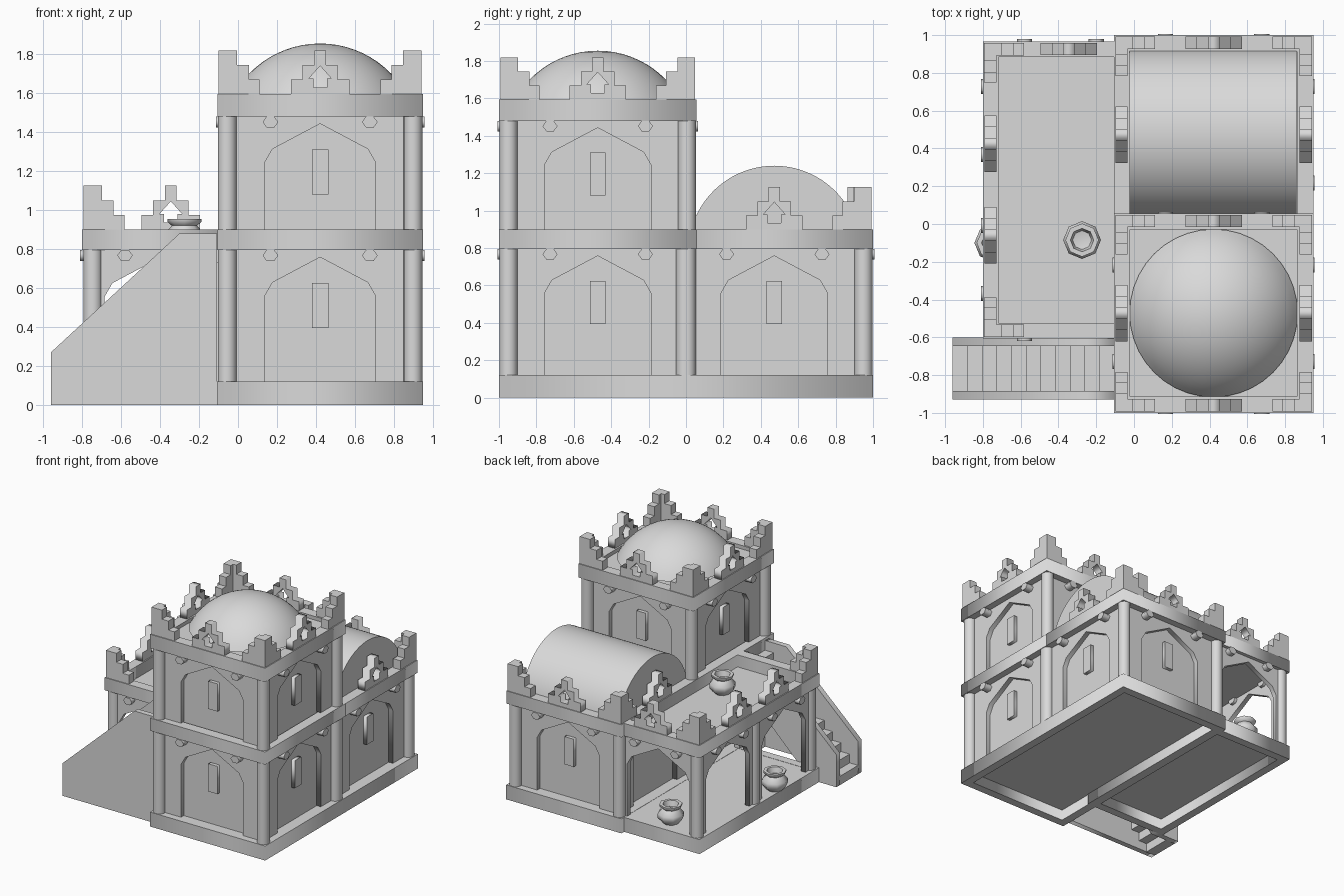
import bpy, bmesh
from math import sin, cos, pi, radians
from mathutils import Matrix, Vector

if "Cube" in bpy.data.objects:
    bpy.data.objects.remove(bpy.data.objects["Cube"])

stone = bpy.data.materials.new("grey_stone")
stone.use_nodes = True
stone.diffuse_color = (0.7, 0.7, 0.7, 1)
stone.node_tree.nodes["Principled BSDF"].inputs["Base Color"].default_value = (0.7, 0.7, 0.7, 1)


def add(name, mesh, matrix=Matrix(), smooth=None):
    mesh.transform(matrix)
    mesh.materials.clear()
    mesh.materials.append(stone)
    ob = bpy.data.objects.new(name, mesh)
    bpy.context.collection.objects.link(ob)
    if smooth:
        bpy.ops.object.select_all(action='DESELECT')
        ob.select_set(True)
        bpy.context.view_layer.objects.active = ob
        bpy.ops.object.shade_smooth_by_angle(angle=radians(smooth))
    return ob


def box(name, x0, x1, y0, y1, z0, z1):
    bm = bmesh.new()
    size = Matrix.Diagonal((x1 - x0, y1 - y0, z1 - z0, 1))
    mid = Matrix.Translation(((x0 + x1) / 2, (y0 + y1) / 2, (z0 + z1) / 2))
    bmesh.ops.create_cube(bm, size=1, matrix=mid @ size)
    me = bpy.data.meshes.new(name)
    bm.to_mesh(me)
    bm.free()
    return add(name, me)


def plate(name, outlines, thick, matrix, smooth=None):
    """Filled outline (extra outlines are holes), extruded evenly to both sides."""
    cu = bpy.data.curves.new(name, 'CURVE')
    cu.dimensions, cu.fill_mode, cu.extrude = '2D', 'BOTH', thick / 2
    for pts in outlines:
        sp = cu.splines.new('POLY')
        sp.points.add(len(pts) - 1)
        sp.use_cyclic_u = True
        for p, (x, y) in zip(sp.points, pts):
            p.co = (x, y, 0, 1)
    tmp = bpy.data.objects.new(name + "_tmp", cu)
    bpy.context.collection.objects.link(tmp)
    dg = bpy.context.evaluated_depsgraph_get()
    me = bpy.data.meshes.new_from_object(tmp.evaluated_get(dg))
    bpy.data.objects.remove(tmp)
    bm = bmesh.new()
    bm.from_mesh(me)
    bmesh.ops.remove_doubles(bm, verts=bm.verts, dist=0.0001)
    bmesh.ops.recalc_face_normals(bm, faces=bm.faces)
    bm.to_mesh(me)
    bm.free()
    return add(name, me, matrix, smooth)


def lathe(name, profile, loc, n, smooth):
    bm = bmesh.new()
    vs = [bm.verts.new((r, 0, z)) for r, z in profile]
    es = [bm.edges.new(e) for e in zip(vs, vs[1:])]
    bmesh.ops.spin(bm, geom=vs + es, cent=(0, 0, 0), axis=(0, 0, 1), angle=2 * pi, steps=n)
    bmesh.ops.remove_doubles(bm, verts=bm.verts, dist=0.0001)
    bmesh.ops.recalc_face_normals(bm, faces=bm.faces)
    me = bpy.data.meshes.new(name)
    bm.to_mesh(me)
    bm.free()
    return add(name, me, Matrix.Translation(loc), smooth)


def facing(cx, cy, k, dist, along=0, z=0):
    """Upright frame on side k: 0 front, 1 left, 2 back, 3 right."""
    turn = Matrix.Rotation(k * pi / 2, 4, 'Z')
    off = turn @ Vector((along, -dist, 0))
    return Matrix.Translation((cx + off.x, cy + off.y, z)) @ turn @ Matrix.Rotation(pi / 2, 4, 'X')


def rect(x0, x1, y0, y1):
    return [(x0, y0), (x1, y0), (x1, y1), (x0, y1)]


def ring(name, x0, x1, y0, y1, z0, z1, w):
    plate(name, [rect(x0, x1, y0, y1), rect(x0 + w, x1 - w, y0 + w, y1 - w)],
          z1 - z0, Matrix.Translation((0, 0, (z0 + z1) / 2)))


def arch(name, half, height, apex, matrix):
    o = 0.285
    side = [(o, 0), (o, apex - 0.2), (0.245, apex - 0.13)]
    pts = [(-half, 0)] + [(-x, y) for x, y in side] + [(0, apex)] + side[::-1]
    plate(name, [pts + [(half, 0), (half, height), (-half, height)]], 0.04, matrix)


def column(x, y, z0, z1):
    lathe("column", [(0, z0), (0.048, z0), (0.048, z1), (0, z1)], (x, y, 0), 20, 40)


def beam_end(matrix):
    plate("beam_end", [[(0.04 * cos(i * pi / 3), 0.032 * sin(i * pi / 3)) for i in range(6)]], 0.11, matrix)


S = 0.075  # battlement step height


def merlon(matrix):
    half = [(0.15, 0), (0.15, S), (0.09, S), (0.09, 2 * S), (0.03, 2 * S), (0.03, 3 * S)]
    hole = [(0.035, 0.035), (0.035, 0.08), (0.058, 0.08)]
    mirror = lambda pts: [(-x, y) for x, y in pts]
    plate("merlon", [half + mirror(half)[::-1],
                     hole + [(0, 0.145)] + mirror(hole)[::-1]], 0.065, matrix)


def corner_merlon(x, y, sx, sy, z):
    """Stepped corner; sx, sy point inwards along the two edges."""
    t = 0.065
    for i, run in enumerate((0.21, 0.155, 0.095)):
        lo, hi = z + i * S, z + (i + 1) * S
        for a, b in ((run, t), (t, run)):
            xs, ys = sorted((x, x + sx * a)), sorted((y, y + sy * b))
            box("corner_merlon", *xs, *ys, lo, hi)


CX, TY, RY, H = 0.4215, -0.472, 0.472, 0.5275
FLOOR, B0, B1, T0, T1 = 0.12, 0.795, 0.9, 1.48, 1.595

# hollow plinths
for n, x0, x1, y0, y1 in (("main", -0.107, 0.95, -1, 1), ("terrace", -0.8, -0.03, -0.605, 0.965)):
    ring(n + "_plinth", x0, x1, y0, y1, 0, FLOOR, 0.07)
    box(n + "_floor", x0 + 0.01, x1 - 0.01, y0 + 0.01, y1 - 0.01, 0.09, FLOOR - 0.002)

# storeys: centre y, wall z range, band top, sides with arches, sides with windows
storeys = (("tower_lower", TY, FLOOR, B0, B1, (0, 1, 3), (0, 1)),
           ("tower_upper", TY, B1, T0, T1, (0, 1, 2, 3), (0, 1, 2, 3)),
           ("back_room", RY, FLOOR, B0, B1, (1, 2, 3), (1, 2)))
for n, cy, z0, z1, z2, sides, windows in storeys:
    c = 0.43
    box(n + "_core", CX - c, CX + c, cy - c, cy + c, z0 - 0.01, z1 + 0.02)
    ring(n + "_band", CX - H, CX + H, cy - H, cy + H, z1, z2, 0.085)
    box(n + "_roof", CX - 0.45, CX + 0.45, cy - 0.45, cy + 0.45, z1 + 0.01, z2 - 0.03)
    for k in sides:
        arch(n + "_arch_wall", 0.477, z1 - z0, z1 - z0 - 0.037, facing(CX, cy, k, 0.45, 0, z0))
        for a in (-0.255, 0.255):
            beam_end(facing(CX, cy, k, 0.48, a, z1 - 0.028))
    for k in windows:
        w = 0.0425
        plate("window", [rect(-w, w, z1 - 0.4, z1 - 0.17)], 0.04, facing(CX, cy, k, 0.44))
    for sx in (-1, 1):
        for sy in (-1, 1):
            column(CX + sx * 0.477, cy + sy * 0.477, z0, z1)

# battlements of tower and back room
E = H - 0.007
for cy, z, sides in ((TY, T1, (0, 1, 2, 3)), (RY, B1, (1, 2, 3))):
    for k in sides:
        merlon(facing(CX, cy, k, E - 0.0325, 0, z))
    for sx in (-1, 1):
        for sy in (-1, 1):
            if cy == TY or sy == 1:
                corner_merlon(CX + sx * E, cy + sy * E, -sx, -sy, z)

# dome and barrel vault
R, A = 0.507, 1.07
dome = [(R * sin(A * i / 12), R * cos(A * i / 12)) for i in range(13)]
lathe("dome", dome, (CX, TY, 1.855 - R), 40, 60)
R, A = 0.46, 1.35
vault = [(R * sin(A * i / 16), R * cos(A * i / 16)) for i in range(-16, 17)]
plate("barrel_vault", [vault], 0.885, facing(CX - 0.004, RY, 1, 0, 0, 1.24 - R), 30)

# open terrace: band, sunk roof, columns and arches
ring("terrace_band", -0.8, -0.025, -0.605, 0.965, B0, B1, 0.082)
box("terrace_roof", -0.75, -0.06, -0.56, 0.92, 0.78, 0.8)
for y in (-0.555, 0.18, 0.915):
    column(-0.745, y, FLOOR, B0)
TX, h, apex = -0.745, B0 - FLOOR, B0 - FLOOR - 0.04
for y in (-0.1875, 0.5475):
    arch("terrace_side_arch", 0.36, h, apex, facing(TX, y, 3, 0, 0, FLOOR))
    for a in (-0.18, 0.18):
        beam_end(facing(TX, y, 3, 0.01, a, B0 - 0.028))
for y, k in ((-0.555, 0), (0.915, 2)):
    arch("terrace_end_arch", 0.33, h, apex, facing(-0.4, y, k, 0, 0, FLOOR))
    for x in (-0.58, -0.2):
        beam_end(facing(x, y, k, 0.01, 0, B0 - 0.028))
for y in (-0.06, 0.425):
    merlon(facing(-0.76, y, 3, 0, 0, B1))
merlon(facing(-0.345, 0.926, 2, 0, 0, B1))
corner_merlon(-0.793, 0.958, 1, -1, B1)
corner_merlon(-0.793, -0.598, 1, 1, B1)

# outside stair: solid front wall, inner stringer, open treads
top = [(-0.107, 0.88), (-0.3, 0.88), (-0.96, 0.27), (-0.96, 0)]
plate("stair_front_wall", [top + [(-0.107, 0)]], 0.045, facing(0, -0.9075, 0, 0))
plate("stair_inner_stringer", [top + [(-0.72, 0), (-0.107, 0.6)]], 0.045, facing(0, -0.6225, 0, 0))
run, rise = 0.853 / 11, 0.8 / 11
for i in range(11):
    x = -0.96 + i * run
    box("stair_tread", x, x + run + 0.01, -0.89, -0.64, i * rise, (i + 1) * rise)

# pots
pot = [(0, 0), (0.06, 0), (0.1, 0.045), (0.1, 0.08), (0.065, 0.12), (0.088, 0.14),
       (0.088, 0.155), (0.062, 0.155), (0.05, 0.11), (0, 0.1)]
for loc in ((-0.275, -0.085, 0.8), (-0.745, -0.1, FLOOR), (-0.445, 0.835, FLOOR)):
    lathe("pot", pot, loc, 8, 50)
